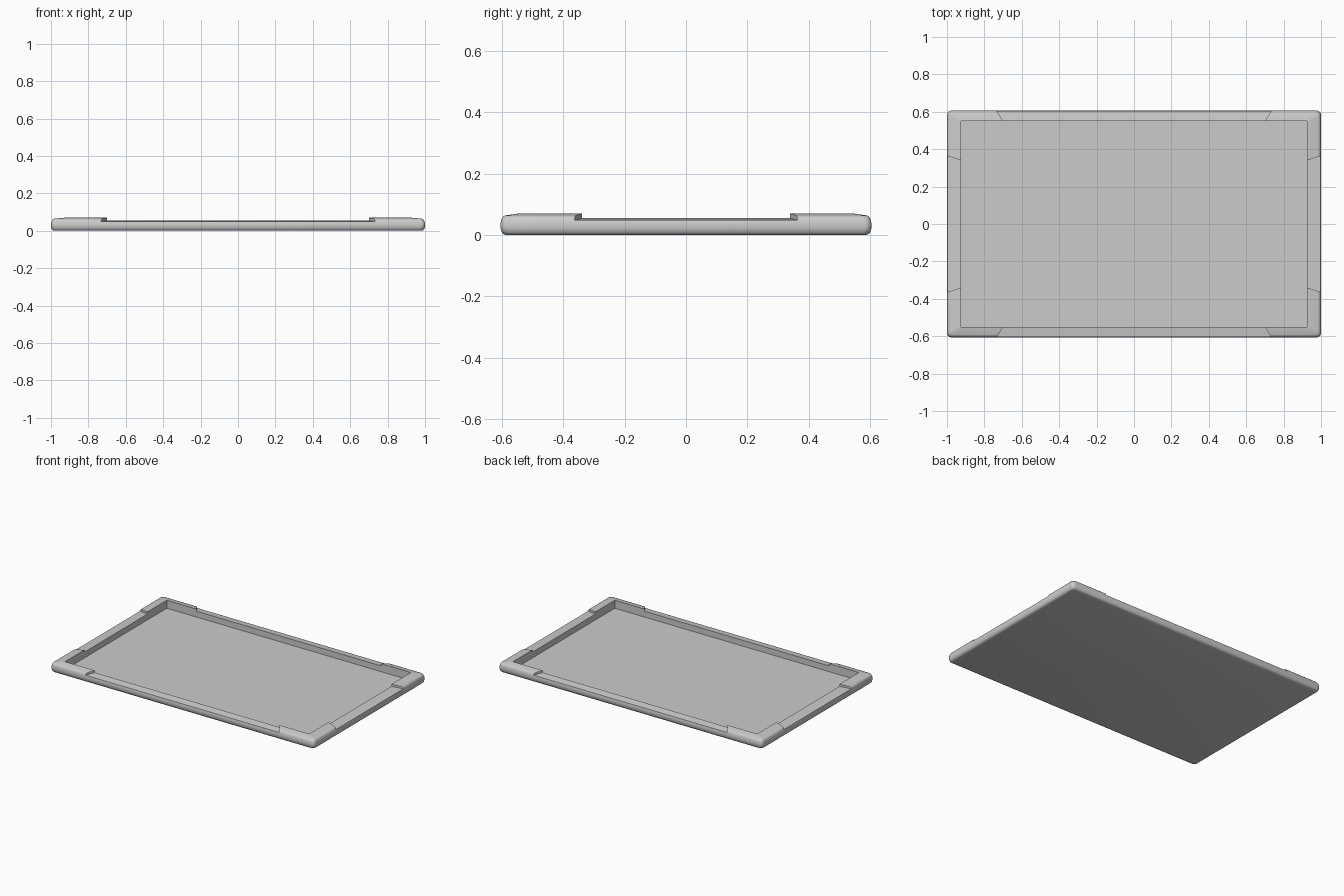
import bpy, bmesh, math

if "Cube" in bpy.data.objects:
    bpy.data.objects.remove(bpy.data.objects["Cube"])

HX, HY = 1.0, 0.606      # outer half sizes
PX, PY = 0.925, 0.55     # pocket half sizes
FLOOR = 0.015


def ring(bm, hx, hy, r, z, seg=5):
    """Rounded rectangle of vertices at height z."""
    verts = []
    for k, (sx, sy) in enumerate([(1, 1), (-1, 1), (-1, -1), (1, -1)]):
        for i in range(seg + 1):
            a = math.pi / 2 * (k + i / seg)
            verts.append(bm.verts.new((sx * (hx - r) + r * math.cos(a),
                                       sy * (hy - r) + r * math.sin(a), z)))
    return verts


def to_object(bm, name):
    bmesh.ops.recalc_face_normals(bm, faces=bm.faces)
    me = bpy.data.meshes.new(name)
    bm.to_mesh(me)
    bm.free()
    ob = bpy.data.objects.new(name, me)
    bpy.context.collection.objects.link(ob)
    return ob


def hull_cutter(points, name):
    bm = bmesh.new()
    for p in points:
        bm.verts.new(p)
    bmesh.ops.convex_hull(bm, input=bm.verts)
    ob = to_object(bm, name)
    ob.hide_render = True
    return ob


# Tray body: rounded side profile (inset, z), lofted from bottom to top
bm = bmesh.new()
profile = [(0.020, 0.0), (0.010, 0.003), (0.005, 0.008), (0.001, 0.020),
           (0.0, 0.033), (0.002, 0.046), (0.005, 0.056), (0.009, 0.061),
           (0.016, 0.064)]
rings = [ring(bm, HX - d, HY - d, 0.022, z) for d, z in profile]
rings.append(ring(bm, PX - 0.01, PY - 0.01, 0.005, 0.071))
for a, b in zip(rings, rings[1:]):
    n = len(a)
    for i in range(n):
        bm.faces.new((a[i], a[(i + 1) % n], b[(i + 1) % n], b[i]))
bm.faces.new(rings[0])
bm.faces.new(rings[-1])
tray = to_object(bm, "tray")

# Recessed floor
cutters = [hull_cutter([(x, y, z) for x in (-PX, PX) for y in (-PY, PY)
                        for z in (FLOOR, 0.2)], "pocket_cutter")]


# Lowered rim between the raised corners, wider on the outside, sloping outward
def notch(axis, side, d_in, d_out, w_in, w_out):
    pts = []
    d0, d1 = d_in - 0.02, d_out + 0.02
    for d in (d0, d1):
        t = (d - d_in) / (d_out - d_in)
        w = w_in + (w_out - w_in) * t
        for s in (-w, w):
            for z in (0.055 - 0.007 * t, 0.2):
                pts.append((side * d, s, z) if axis == 'x' else (s, side * d, z))
    return hull_cutter(pts, "notch_cutter")


for side in (-1, 1):
    cutters.append(notch('x', side, PX, HX, 0.34, 0.365))
    cutters.append(notch('y', side, PY, HY, 0.70, 0.735))

# Apply the cuts
bpy.context.view_layer.objects.active = tray
tray.select_set(True)
for c in cutters:
    m = tray.modifiers.new("cut", 'BOOLEAN')
    m.operation = 'DIFFERENCE'
    m.solver = 'EXACT'
    m.object = c
    bpy.ops.object.modifier_apply(modifier=m.name)
    bpy.data.objects.remove(c)

bpy.ops.object.shade_smooth_by_angle(angle=math.radians(35))
